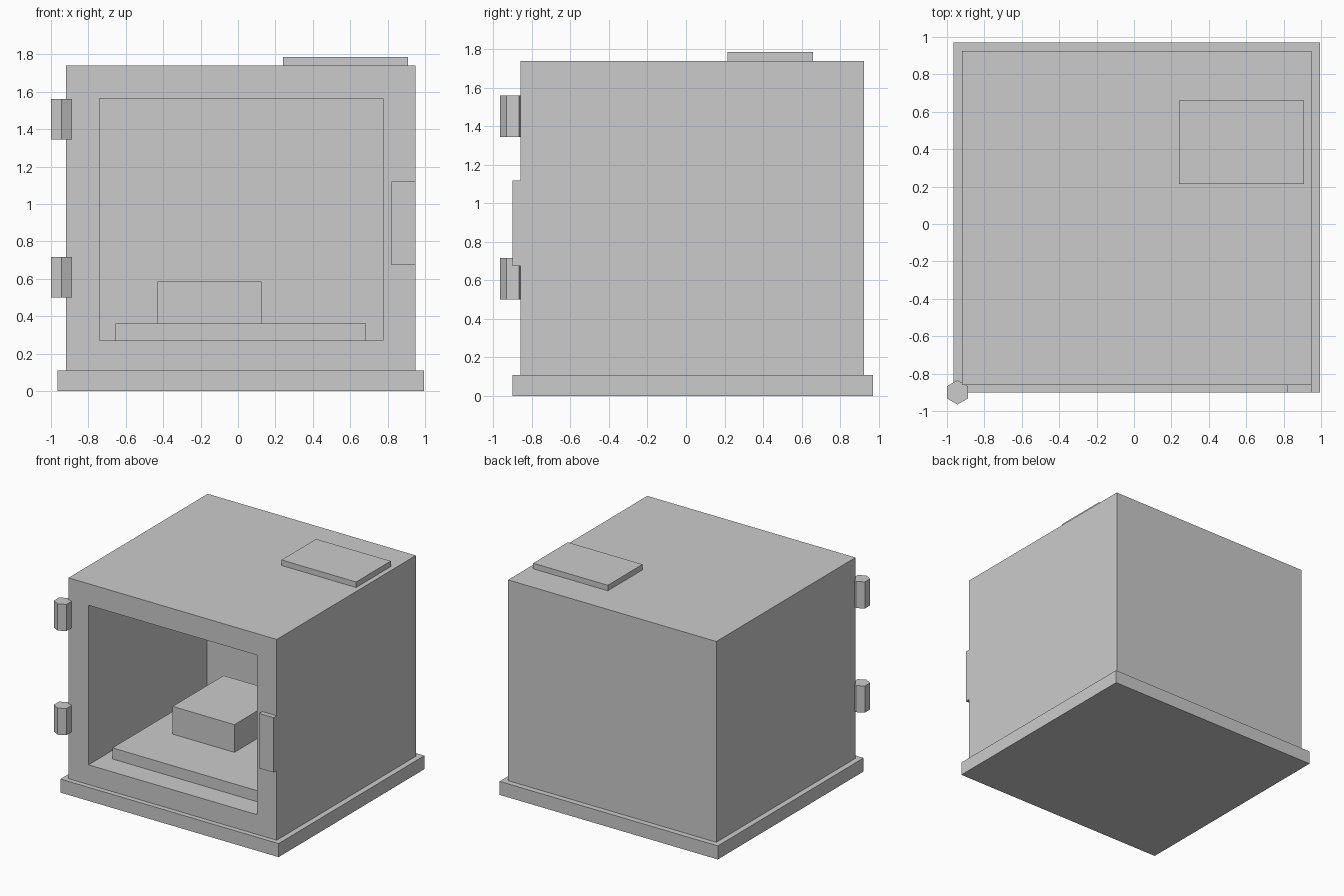
import bpy
import math

if "Cube" in bpy.data.objects:
    bpy.data.objects.remove(bpy.data.objects["Cube"], do_unlink=True)

# One plain grey for every part
GREY = (0.6, 0.6, 0.6, 1)
grey = bpy.data.materials.new("plain_grey")
grey.use_nodes = True
grey.diffuse_color = GREY
grey.node_tree.nodes["Principled BSDF"].inputs["Base Color"].default_value = GREY


def box(name, x, y, z):
    """Box spanning the given (min, max) ranges."""
    spans = (x, y, z)
    bpy.ops.mesh.primitive_cube_add(size=1, location=[(a + b) / 2 for a, b in spans])
    ob = bpy.context.object
    ob.name = name
    ob.scale = [b - a for a, b in spans]
    bpy.ops.object.transform_apply(location=False, rotation=False, scale=True)
    ob.data.materials.append(grey)
    return ob


# Base plate and cabinet
box("base_plate", (-0.965, 0.995), (-0.9, 0.97), (0, 0.11))
cabinet = box("cabinet", (-0.92, 0.95), (-0.86, 0.925), (0.11, 1.74))

# Chamber hollowed out from the front
cutter = box("chamber_cutter", (-0.74, 0.775), (-1.0, 0.66), (0.27, 1.565))
hollow = cabinet.modifiers.new("chamber", "BOOLEAN")
hollow.operation = "DIFFERENCE"
hollow.solver = "EXACT"
hollow.object = cutter
bpy.context.view_layer.objects.active = cabinet
bpy.ops.object.modifier_apply(modifier=hollow.name)
bpy.data.objects.remove(cutter, do_unlink=True)

# Platform and block inside the chamber
box("chamber_platform", (-0.655, 0.685), (-0.675, 0.48), (0.27, 0.36))
box("chamber_block", (-0.43, 0.125), (-0.225, 0.43), (0.36, 0.585))

# Panel on the roof and latch on the front edge
box("roof_panel", (0.24, 0.91), (0.215, 0.66), (1.74, 1.785))
box("latch", (0.82, 0.95), (-0.9, -0.86), (0.675, 1.12))

# Six-sided hinge pins
for name, z in (("lower_hinge", 0.608), ("upper_hinge", 1.453)):
    bpy.ops.mesh.primitive_cylinder_add(vertices=6, radius=0.065, depth=0.216,
                                        location=(-0.944, -0.9, z))
    hinge = bpy.context.object
    hinge.name = name
    hinge.data.materials.append(grey)
